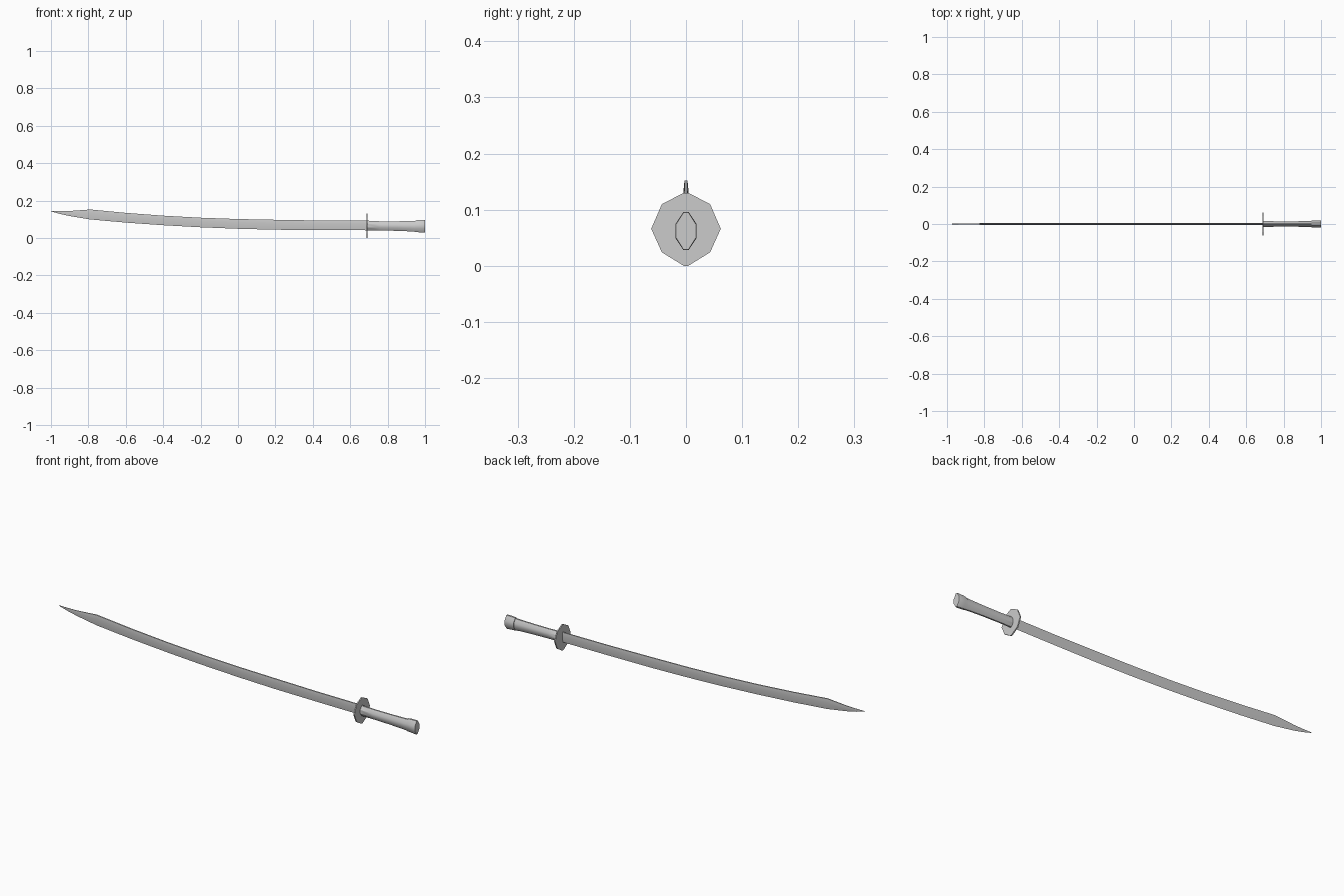
import bpy, bmesh

if "Cube" in bpy.data.objects:
    bpy.data.objects.remove(bpy.data.objects["Cube"])


def loft(name, rings, smooth=None):
    """Skin a list of equal-length point rings and close both ends."""
    bm = bmesh.new()
    loops = [[bm.verts.new(p) for p in ring] for ring in rings]
    n = len(loops[0])
    for a, b in zip(loops, loops[1:]):
        for i in range(n):
            j = (i + 1) % n
            bm.faces.new((a[i], a[j], b[j], b[i]))
    bm.faces.new(loops[0])
    bm.faces.new(loops[-1])
    bmesh.ops.remove_doubles(bm, verts=bm.verts, dist=1e-5)
    bmesh.ops.recalc_face_normals(bm, faces=bm.faces)
    mesh = bpy.data.meshes.new(name)
    bm.to_mesh(mesh)
    bm.free()
    obj = bpy.data.objects.new(name, mesh)
    bpy.context.collection.objects.link(obj)
    if smooth:
        bpy.context.view_layer.objects.active = obj
        obj.select_set(True)
        bpy.ops.object.shade_smooth_by_angle(angle=smooth)
        obj.select_set(False)
    return obj


# Blade: stations of x, edge height, spine height, half thickness
stations = [
    (-1.0, 0.142, 0.144, 0.0006), (-0.95, 0.128, 0.1435, 0.002),
    (-0.9, 0.117, 0.144, 0.003), (-0.79, 0.099, 0.152, 0.0045),
    (-0.6, 0.082, 0.134, 0.005), (-0.4, 0.068, 0.119, 0.005),
    (-0.2, 0.057, 0.108, 0.005), (0.0, 0.049, 0.101, 0.005),
    (0.2, 0.044, 0.097, 0.005), (0.45, 0.042, 0.093, 0.005),
    (0.70, 0.041, 0.092, 0.005),
]


def blade_ring(x, low, high, t):
    ridge = low + 0.65 * (high - low)
    return [(x, 0, low), (x, t, ridge), (x, 0.6 * t, high),
            (x, -0.6 * t, high), (x, -t, ridge)]


loft("blade", [blade_ring(*s) for s in stations], smooth=0.35)

# Guard: thin eight-sided plate
half = [(0.004, 0.0), (0.043, 0.024), (0.062, 0.066), (0.043, 0.110), (0.004, 0.130)]
outline = half + [(-y, z) for y, z in reversed(half)]
loft("guard", [[(x, y, z) for y, z in outline] for x in (0.687, 0.693)])

# Grip and pommel share an elongated eight-sided section
def grip_ring(x, low, high, w):
    mid, h = (low + high) / 2, (high - low) / 2
    side = [(0.25 * w, -h), (w, -0.36 * h), (w, 0.36 * h), (0.25 * w, h)]
    return [(x, y, mid + z) for y, z in side] + \
           [(x, -y, mid + z) for y, z in reversed(side)]


grip = [(0.69, 0.040, 0.091, 0.0155), (0.76, 0.040, 0.089, 0.0145),
        (0.85, 0.038, 0.089, 0.0145), (0.92, 0.035, 0.090, 0.015),
        (0.955, 0.032, 0.091, 0.0155)]
loft("grip", [grip_ring(*g) for g in grip], smooth=0.6)

pommel = [(0.95, 0.0315, 0.094, 0.0175), (0.965, 0.0305, 0.0955, 0.018),
          (0.995, 0.028, 0.096, 0.019), (1.0, 0.029, 0.095, 0.0175)]
loft("pommel", [grip_ring(*p) for p in pommel], smooth=0.6)
